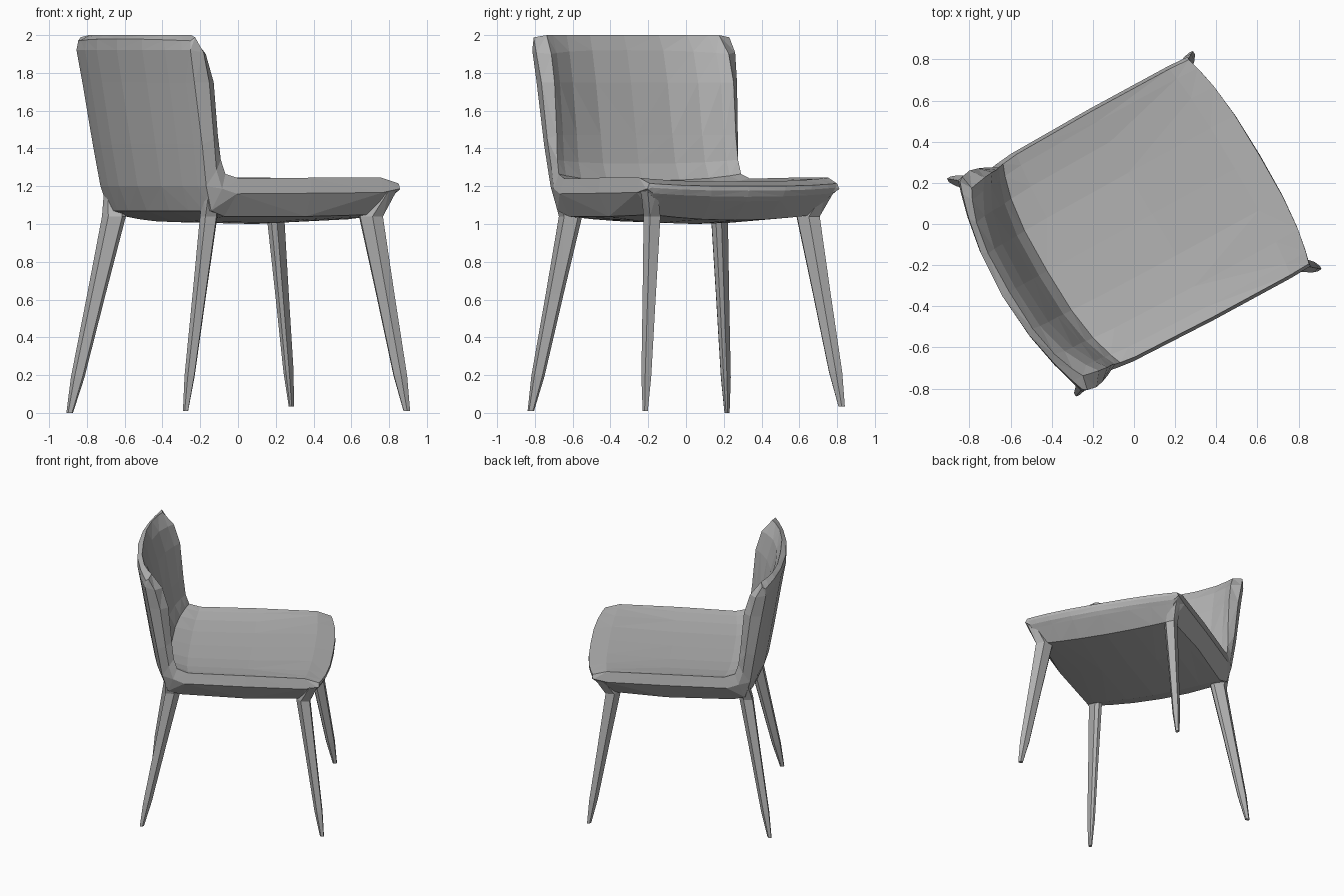
import bpy, bmesh, math
from mathutils import Matrix, Vector

old = bpy.data.objects.get("Cube")
if old:
    bpy.data.objects.remove(old, do_unlink=True)

TURN = Matrix.Rotation(math.radians(28.5), 4, "Z")  # chair stands turned on its spot

grey = bpy.data.materials.new("plain_grey")
grey.use_nodes = True
colour = (0.45, 0.45, 0.45, 1)
grey.diffuse_color = colour
grey.node_tree.nodes["Principled BSDF"].inputs["Base Color"].default_value = colour


def finish(name, bm):
    """Turn the mesh into place and make an object of it."""
    bmesh.ops.recalc_face_normals(bm, faces=bm.faces)
    bmesh.ops.triangulate(bm, faces=[f for f in bm.faces if len(f.verts) > 3])
    bmesh.ops.transform(bm, matrix=TURN, verts=bm.verts)
    mesh = bpy.data.meshes.new(name)
    bm.to_mesh(mesh)
    bm.free()
    mesh.materials.append(grey)
    obj = bpy.data.objects.new(name, mesh)
    bpy.context.collection.objects.link(obj)


def loft(bm, rings):
    """Skin a list of closed rings of points and cap the last and first."""
    loops = [[bm.verts.new(p) for p in ring] for ring in rings]
    for a, b in zip(loops, loops[1:]):
        for i in range(len(a)):
            j = (i + 1) % len(a)
            bm.faces.new((a[i], a[j], b[j], b[i]))
    bm.faces.new(loops[0])
    bm.faces.new(loops[-1])


# Shell path from seat front to back top: middle (u, z), side (u, z), half width
UPPER = [
    (.695, 1.20, .635, 1.215, .575), (.56, 1.225, .53, 1.245, .58),
    (.10, 1.205, .10, 1.245, .58), (-.35, 1.20, -.32, 1.24, .57),
    (-.48, 1.23, -.40, 1.265, .56), (-.525, 1.32, -.425, 1.34, .555),
    (-.555, 1.47, -.44, 1.47, .55), (-.61, 1.75, -.465, 1.75, .55),
    (-.655, 1.92, -.51, 1.90, .545), (-.69, 2.00, -.59, 2.00, .53),
]
LOWER = [
    (.665, 1.12, .61, 1.14, .54), (.55, 1.02, .53, 1.05, .50),
    (.10, 1.00, .10, 1.04, .53), (-.38, 1.01, -.38, 1.04, .51),
    (-.55, 1.07, -.47, 1.07, .53), (-.605, 1.20, -.51, 1.20, .55),
    (-.645, 1.42, -.545, 1.42, .57), (-.70, 1.75, -.60, 1.75, .585),
    (-.73, 1.92, -.63, 1.92, .595), (-.73, 1.98, -.625, 1.97, .585),
]
STEPS = [-1, -.9, -.7, -.4, 0, .4, .7, .9, 1]


def shell_point(row, s, power):
    """Point across the shell; a higher power is flatter with a sharper lip."""
    um, zm, us, zs, half = row
    w = 1 - abs(s) ** power
    return Vector((us + (um - us) * w - .02 * s, s * half, zs + (zm - zs) * w))


def rim_point(a, b):
    """Rounded outer rim between the upper and lower skins."""
    p = a.lerp(b, .4)
    p.y = math.copysign(max(abs(a.y), abs(b.y)) + .015, a.y)
    return p


# Seat and back, one bent padded shell
rings = []
for top, low in zip(UPPER, LOWER):
    inner = [shell_point(top, s, 3) for s in STEPS]
    outer = [shell_point(low, s, 2) for s in STEPS]
    rings.append(inner + [rim_point(inner[-1], outer[-1])]
                 + outer[::-1] + [rim_point(inner[0], outer[0])])
# The front edge swells a little before it closes
first = rings[0]
opposite = first[18:9:-1] + [first[9]] + first[8::-1] + [first[19]]
nose = [p.lerp(q, .3) + Vector((.012, 0, 0)) for p, q in zip(first, opposite)]
rings.insert(0, nose)
bm = bmesh.new()
loft(bm, rings)
finish("seat_and_back", bm)


def leg(name, foot, joint, shoulder):
    """Tapered leg, widest at the joint, flaring into the shell corner."""
    foot, joint, shoulder = map(Vector, (foot, joint, shoulder))
    out = Vector((foot.x, foot.y, 0)).normalized()
    side = Vector((-out.y, out.x, 0))
    stages = [
        (foot, .018, .014), (foot.lerp(joint, .18), .037, .027),
        (foot.lerp(joint, .6), .05, .036), (joint, .065, .046),
        (shoulder, .045, .045),
    ]
    path = []
    for centre, a, b in stages:
        path.append([centre + out * a, centre + out * a * .3 + side * b,
                     centre - out * a * .8 + side * b * .6, centre - out * a,
                     centre - out * a * .8 - side * b * .6,
                     centre + out * a * .3 - side * b])
    bm = bmesh.new()
    loft(bm, path)
    finish(name, bm)


# Four splayed legs
leg("back_left_leg", (-.68, .615, 0), (-.495, .465, 1.04), (-.475, .52, 1.18))
leg("back_right_leg", (-.635, -.59, .01), (-.425, -.465, 1.04), (-.44, -.52, 1.18))
leg("front_left_leg", (.64, .59, .035), (.48, .475, 1.04), (.57, .54, 1.18))
leg("front_right_leg", (.683, -.615, .01), (.535, -.49, 1.04), (.61, -.55, 1.18))
